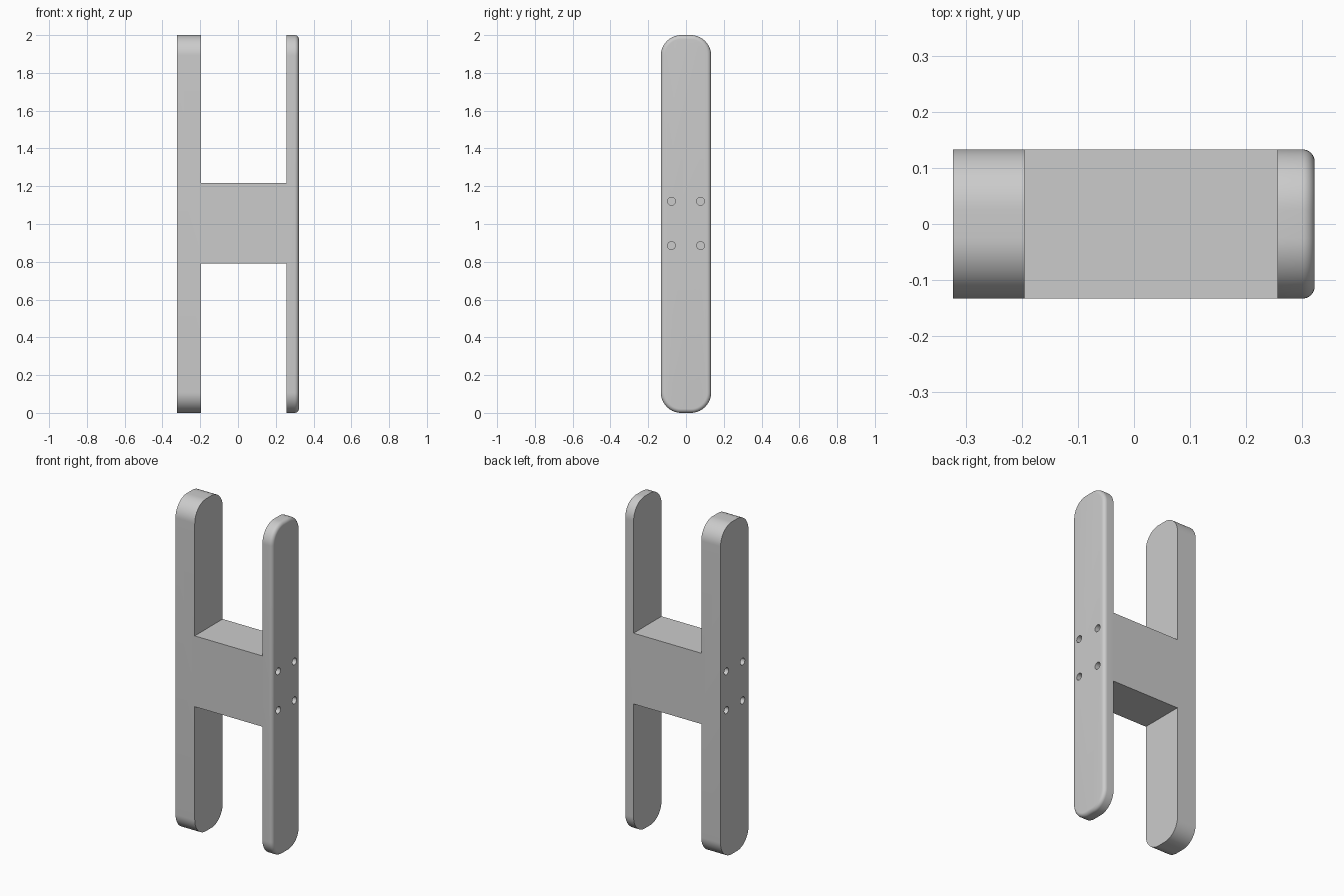
import bpy
import bmesh
from math import sin, cos, pi, radians

if "Cube" in bpy.data.objects:
    bpy.data.objects.remove(bpy.data.objects["Cube"])

grey = bpy.data.materials.new("light grey")
grey.use_nodes = True
colour = (0.6, 0.6, 0.6, 1)
grey.diffuse_color = colour
grey.node_tree.nodes["Principled BSDF"].inputs["Base Color"].default_value = colour

HALF_Y, CORNER, FILLET = 0.133, 0.108, 0.022
X0, X1 = -0.323, 0.322
GAP_X0, GAP_X1 = -0.195, 0.256
BAR_LOW, BAR_HIGH = 0.79, 1.216


def rounded_outline(inset, steps=16):
    """Upright rounded rectangle in y and z, shrunk by inset."""
    r = CORNER - inset
    pts = []
    for q, (sy, sz) in enumerate([(1, 1), (-1, 1), (-1, -1), (1, -1)]):
        for i in range(steps + 1):
            a = pi / 2 * (q + i / steps)
            pts.append((sy * (HALF_Y - CORNER) + r * cos(a),
                        1 + sz * (1 - CORNER) + r * sin(a)))
    return pts


def loft(name, sections):
    """Skin a closed solid through outlines given as (x, points)."""
    bm = bmesh.new()
    rings = [[bm.verts.new((x, y, z)) for y, z in pts] for x, pts in sections]
    n = len(rings[0])
    for a, b in zip(rings, rings[1:]):
        for i in range(n):
            j = (i + 1) % n
            bm.faces.new((a[i], a[j], b[j], b[i]))
    bm.faces.new(rings[0])
    bm.faces.new(rings[-1])
    bmesh.ops.recalc_face_normals(bm, faces=bm.faces)
    mesh = bpy.data.meshes.new(name)
    bm.to_mesh(mesh)
    bm.free()
    obj = bpy.data.objects.new(name, mesh)
    bpy.context.collection.objects.link(obj)
    mesh.materials.append(grey)
    return obj


def cut(body, cutter):
    mod = body.modifiers.new(cutter.name, 'BOOLEAN')
    mod.operation = 'DIFFERENCE'
    mod.solver = 'EXACT'
    mod.object = cutter
    bpy.context.view_layer.objects.active = body
    bpy.ops.object.modifier_apply(modifier=mod.name)
    bpy.data.objects.remove(cutter)


# Solid body: rounded slab with a fillet on its outer left edge
sections = [(X0, rounded_outline(0))]
for i in range(9):
    a = pi / 2 * i / 8
    sections.append((X1 - FILLET + FILLET * sin(a),
                     rounded_outline(FILLET * (1 - cos(a)))))
frame = loft("h_frame", sections)

# Upper and lower gaps leave two uprights and a crossbar
for low, high in ((-0.5, BAR_LOW), (BAR_HIGH, 2.5)):
    box = [(-0.5, low), (0.5, low), (0.5, high), (-0.5, high)]
    cut(frame, loft("gap_cutter", [(GAP_X0, box), (GAP_X1, box)]))

# Four blind screw holes in each outer face
for xa, xb in ((X0 - 0.05, GAP_X0), (GAP_X1, X1 + 0.05)):
    for y in (-0.077, 0.077):
        for z in (0.886, 1.12):
            ring = [(y + 0.021 * cos(2 * pi * i / 24), z + 0.021 * sin(2 * pi * i / 24))
                    for i in range(24)]
            cut(frame, loft("hole_cutter", [(xa, ring), (xb, ring)]))

bpy.ops.object.select_all(action='DESELECT')
frame.select_set(True)
bpy.context.view_layer.objects.active = frame
bpy.ops.object.shade_smooth_by_angle(angle=radians(30))
